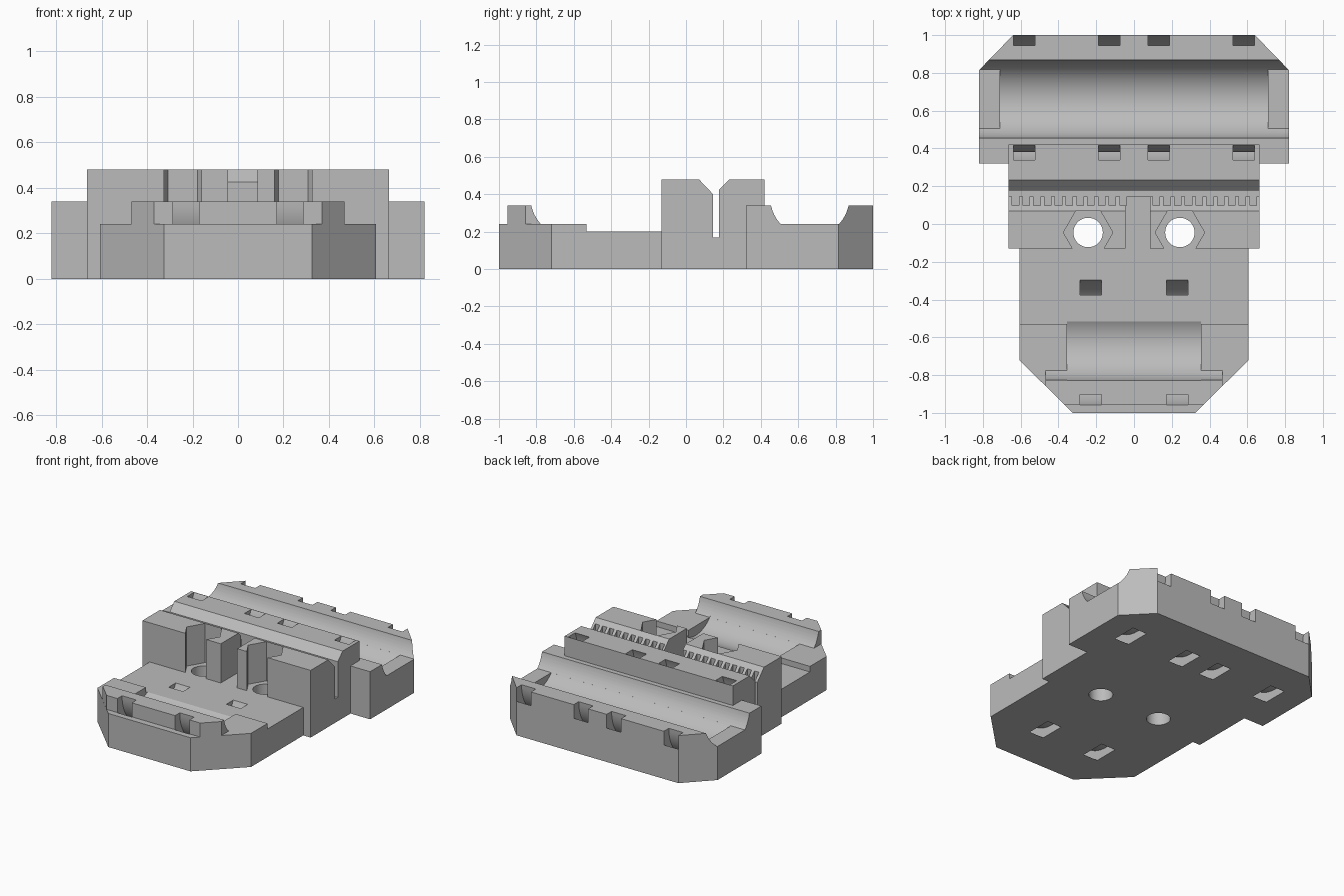
import bpy, bmesh
from math import sin, cos, asin, pi, radians

cube = bpy.data.objects.get("Cube")
if cube:
    bpy.data.objects.remove(cube, do_unlink=True)

grey = bpy.data.materials.new("plain grey")
grey.use_nodes = True
grey.diffuse_color = (0.5, 0.5, 0.5, 1)
grey.node_tree.nodes["Principled BSDF"].inputs["Base Color"].default_value = (0.5, 0.5, 0.5, 1)


def prism(bm, profile, axis, lo, hi):
    """Extrude a 2D profile along x (profile is y, z) or z (profile is x, y)."""
    place = (lambda p, t: (t, *p)) if axis == "x" else (lambda p, t: (*p, t))
    a = [bm.verts.new(place(p, lo)) for p in profile]
    b = [bm.verts.new(place(p, hi)) for p in profile]
    bm.faces.new(a)
    bm.faces.new(b[::-1])
    for i in range(len(a)):
        j = (i + 1) % len(a)
        bm.faces.new((a[j], a[i], b[i], b[j]))


def solid(name, *prisms):
    bm = bmesh.new()
    for p in prisms:
        prism(bm, *p)
    bmesh.ops.recalc_face_normals(bm, faces=bm.faces)
    mesh = bpy.data.meshes.new(name)
    bm.to_mesh(mesh)
    bm.free()
    mesh.materials.append(grey)
    obj = bpy.data.objects.new(name, mesh)
    bpy.context.collection.objects.link(obj)
    return obj


def rect(x0, x1, y0, y1):
    return [(x0, y0), (x1, y0), (x1, y1), (x0, y1)]


def mirrored(half):
    return half + [(-x, y) for x, y in reversed(half)]


def arc(cx, cy, r, a0, a1, n):
    return [(cx + r * cos(a0 + (a1 - a0) * i / n), cy + r * sin(a0 + (a1 - a0) * i / n))
            for i in range(n + 1)]


def circle(cx, cy, r, n):
    return arc(cx, cy, r, 0, 2 * pi, n)[:-1]


REAR, FRONT = 0.662, -0.62          # y of the two bearing axes
AXIS_Z, BORE = 0.384, 0.212
FLOOR, LEDGE, RIM, TOP = 0.2, 0.24, 0.34, 0.48


def bore_above_ledge(y):
    a = asin((LEDGE - AXIS_Z) / BORE)
    return arc(y, AXIS_Z, BORE, a, pi - a, 48)


def tie_ring(y):
    a0, a1 = radians(-225), radians(45)
    return arc(y, RIM, 0.352, a0, a1, 48) + arc(y, RIM, 0.282, a1, a0, 48)


# Solid masses of the carriage
body = solid("carriage_body", (mirrored([(0.82, 0.32), (0.82, 0.815), (0.64, 1)]), "z", 0, RIM))
masses = [
    solid("belt_block", (rect(-0.665, 0.665, -0.13, 0.42), "z", 0, TOP)),
    solid("front_plate", (mirrored([(0.325, -1), (0.607, -0.72), (0.607, 0)]), "z", 0, FLOOR)),
    solid("front_step", (mirrored([(0.325, -1), (0.607, -0.72), (0.607, -0.533)]), "z", 0, LEDGE)),
    solid("front_rim", (mirrored([(0.37, -0.955), (0.469, -0.857), (0.469, -0.7)]), "z", 0.1, RIM)),
]

# Tooth pockets along the belt slot
teeth = [(rect(x, x + 0.035, 0.098, 0.16), "z", 0.17, 0.6)
         for start, count in ((-0.645, 11), (0.1, 10))
         for x in [start + 0.057 * i for i in range(count)]]

# Cable tie channels around each bearing
ties = [(tie_ring(y), "x", s * x - 0.057, s * x + 0.057)
        for y, x in ((REAR, 0.13), (REAR, 0.582), (FRONT, 0.228)) for s in (-1, 1)]

slot = [(0.145, 0.17), (0.177, 0.17), (0.177, 0.425), (0.252, 0.5), (0.05, 0.5), (0.145, 0.4)]
cutters = [
    solid("rear_bore", (circle(REAR, AXIS_Z, BORE, 80), "x", -0.71, 0.71)),
    solid("rear_bore_ends", (bore_above_ledge(REAR), "x", -1, 1)),
    solid("front_bore", (circle(FRONT, AXIS_Z, BORE, 80), "x", -0.355, 0.355)),
    solid("front_bore_ends", (bore_above_ledge(FRONT), "x", -0.6, 0.6)),
    solid("tie_channels", *ties),
    solid("belt_slot", (slot, "x", -1, 1)),
    solid("belt_teeth", *teeth),
    solid("centre_gap", (rect(-0.045, 0.085, -0.2, 0.16), "z", FLOOR, 0.6)),
    solid("nut_traps", *[(circle(x, -0.045, 0.131, 6), "z", FLOOR, 0.6) for x in (-0.243, 0.243)]),
    solid("bolt_holes", *[(circle(x, -0.045, 0.078, 32), "z", -0.1, 0.6) for x in (-0.243, 0.243)]),
]

# Join the masses, then cut
for operation, tools in (("UNION", masses), ("DIFFERENCE", cutters)):
    for tool in tools:
        tool.hide_render = True
        mod = body.modifiers.new(tool.name, "BOOLEAN")
        mod.operation, mod.object, mod.solver = operation, tool, "EXACT"
bpy.context.view_layer.update()
result = bpy.data.meshes.new_from_object(body.evaluated_get(bpy.context.evaluated_depsgraph_get()))
body.modifiers.clear()
body.data = result
for tool in masses + cutters:
    bpy.data.objects.remove(tool, do_unlink=True)

# One colour, smooth curves with sharp edges
result.materials.clear()
result.materials.append(grey)
for face in result.polygons:
    face.material_index = 0
bpy.ops.object.select_all(action="DESELECT")
body.select_set(True)
bpy.context.view_layer.objects.active = body
bpy.ops.object.shade_smooth_by_angle(angle=radians(25))
